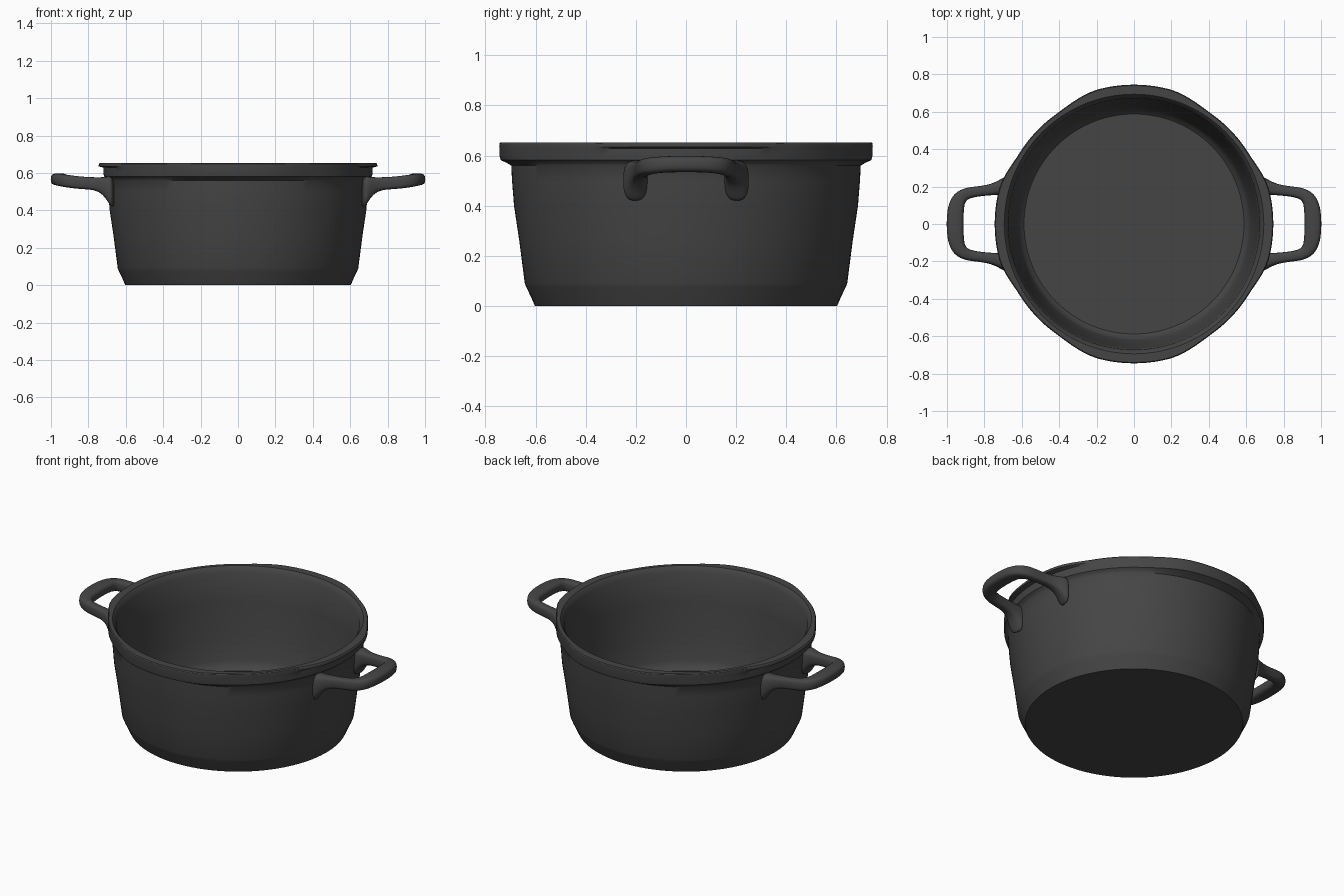
import bpy, bmesh, math
from mathutils import Vector

if "Cube" in bpy.data.objects:
    bpy.data.objects.remove(bpy.data.objects["Cube"])

iron = bpy.data.materials.new("dark_cast_iron")
iron.diffuse_color = (0.06, 0.06, 0.06, 1)
iron.use_nodes = True
iron.node_tree.nodes["Principled BSDF"].inputs["Base Color"].default_value = iron.diffuse_color


def make_object(name, bm, angle):
    bmesh.ops.recalc_face_normals(bm, faces=bm.faces)
    me = bpy.data.meshes.new(name)
    bm.to_mesh(me)
    bm.free()
    me.materials.append(iron)
    ob = bpy.data.objects.new(name, me)
    bpy.context.collection.objects.link(ob)
    bpy.ops.object.select_all(action='DESELECT')
    ob.select_set(True)
    bpy.context.view_layer.objects.active = ob
    bpy.ops.object.shade_smooth_by_angle(angle=math.radians(angle))
    return ob


def fade(deg, full, end):
    t = min(1, max(0, (end - deg) / (end - full)))
    return t * t * (3 - 2 * t)


# Pot body: lathed profile (radius, z, lip widening at front/back, at handles)
profile = [
    (0.602, 0, 0, 0), (0.608, 0.012, 0, 0), (0.620, 0.04, 0, 0),
    (0.637, 0.075, 0, 0), (0.643, 0.09, 0, 0), (0.665, 0.26, 0, 0),
    (0.686, 0.40, 0, 0), (0.694, 0.50, 0, 0), (0.697, 0.56, 0, 0),
    (0.705, 0.572, 0.5, 0), (0.717, 0.582, 0.9, 0), (0.719, 0.60, 1, 0),
    (0.719, 0.628, 1, 0), (0.720, 0.635, 1, 1), (0.719, 0.648, 1, 1),
    (0.715, 0.653, 1, 1), (0.694, 0.653, 0, 0), (0.688, 0.646, 0, 0),
    (0.672, 0.62, 0, 0), (0.662, 0.45, 0, 0), (0.640, 0.25, 0, 0),
    (0.620, 0.11, 0, 0), (0.610, 0.08, 0, 0), (0.588, 0.06, 0, 0),
]
N = 120
bm = bmesh.new()
rings = []
for r, z, wy, wx in profile:
    ring = []
    for i in range(N):
        a = 2 * math.pi * i / N
        from_x = math.degrees(math.acos(min(1, abs(math.cos(a)))))
        rr = r + 0.025 * (wy * fade(90 - from_x, 14, 36) + wx * fade(from_x, 14, 32))
        ring.append(bm.verts.new((rr * math.cos(a), rr * math.sin(a), z)))
    rings.append(ring)
for p, q in zip(rings, rings[1:]):
    for i in range(N):
        j = (i + 1) % N
        bm.faces.new((p[i], p[j], q[j], q[i]))
bm.faces.new(rings[0])
bm.faces.new(rings[-1])
make_object("pot_body", bm, 32)

# Loop handles: rounded-rectangle section swept along a half path, mirrored in y
# each station: x, y, half width, bottom z, top z
half = [
    (0.660, 0.205, 0.055, 0.39, 0.58),
    (0.695, 0.200, 0.045, 0.45, 0.58),
    (0.725, 0.192, 0.036, 0.49, 0.576),
    (0.770, 0.182, 0.028, 0.511, 0.576),
    (0.840, 0.174, 0.026, 0.514, 0.580),
    (0.895, 0.165, 0.030, 0.520, 0.587),
    (0.932, 0.142, 0.037, 0.526, 0.592),
    (0.950, 0.100, 0.042, 0.532, 0.596),
    (0.956, 0.045, 0.044, 0.534, 0.598),
]
path = half + [(0.957, 0, 0.044, 0.534, 0.598)] + [(x, -y, w, lo, hi) for x, y, w, lo, hi in reversed(half)]


def add_handle(name, side):
    bm = bmesh.new()
    loops = []
    for k, (x, y, w, lo, hi) in enumerate(path):
        a, b = path[max(k - 1, 0)], path[min(k + 1, len(path) - 1)]
        t = Vector((b[0] - a[0], b[1] - a[1], 0)).normalized()
        n = Vector((-t.y, t.x, 0))
        loop = []
        c, h = (lo + hi) / 2, (hi - lo) / 2
        for u, v in ((-1, -.55), (-.65, -1), (.65, -1), (1, -.55),
                     (1, .55), (.65, 1), (-.65, 1), (-1, .55)):
            p = Vector((x, y, c + v * h * 1.03)) + n * u * w * 1.03
            loop.append(bm.verts.new((p.x * side, p.y * side, p.z)))
        loops.append(loop)
    for p, q in zip(loops, loops[1:]):
        for i in range(8):
            j = (i + 1) % 8
            bm.faces.new((p[i], p[j], q[j], q[i]))
    bm.faces.new(loops[0])
    bm.faces.new(loops[-1])
    ob = make_object(name, bm, 60)
    sub = ob.modifiers.new("smooth", 'SUBSURF')
    sub.levels = sub.render_levels = 2


add_handle("right_handle", 1)
add_handle("left_handle", -1)
